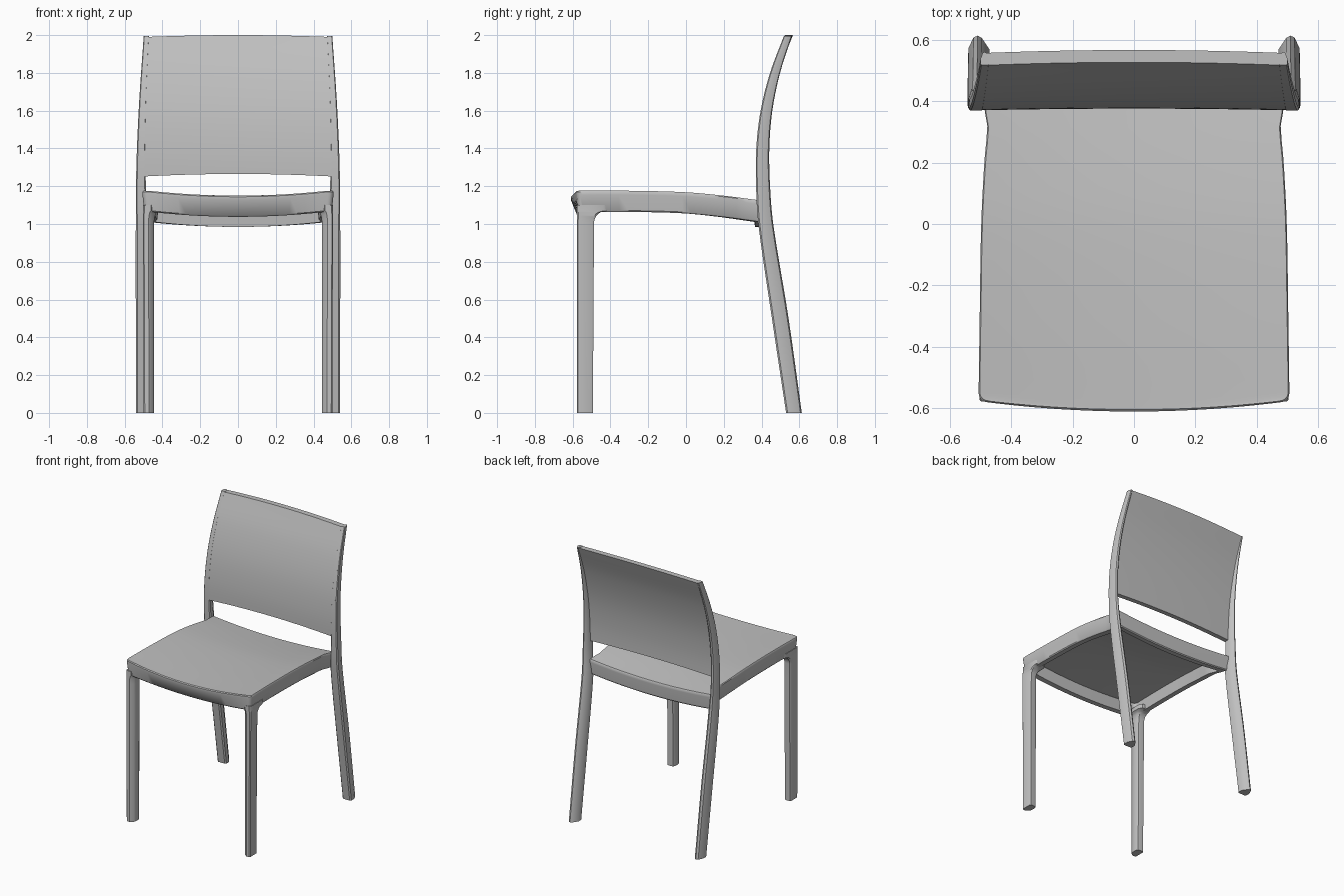
import bpy, bmesh, math
from mathutils import Vector

if "Cube" in bpy.data.objects:
    bpy.data.objects.remove(bpy.data.objects["Cube"])

grey = bpy.data.materials.new("matte grey plastic")
grey.use_nodes = True
grey.diffuse_color = (0.53, 0.53, 0.53, 1)
grey.node_tree.nodes["Principled BSDF"].inputs["Base Color"].default_value = (0.53, 0.53, 0.53, 1)


def curve(keys, t):
    """Smooth value at t through (t, value) keys."""
    i = max(k for k in range(len(keys) - 1) if k == 0 or keys[k][0] <= t)
    (t0, a), (t1, b) = keys[i], keys[i + 1]

    def slope(k):
        lo, hi = keys[max(k - 1, 0)], keys[min(k + 1, len(keys) - 1)]
        return (hi[1] - lo[1]) / (hi[0] - lo[0]) * (t1 - t0)
    s = min(max((t - t0) / (t1 - t0), 0), 1)
    return (a * (1 + 2 * s) * (1 - s) ** 2 + slope(i) * s * (1 - s) ** 2
            + b * s * s * (3 - 2 * s) + slope(i + 1) * s * s * (s - 1))


def finish(name, bm, mirror=False):
    bmesh.ops.recalc_face_normals(bm, faces=bm.faces)
    mesh = bpy.data.meshes.new(name)
    bm.to_mesh(mesh)
    bm.free()
    mesh.materials.append(grey)
    ob = bpy.data.objects.new(name, mesh)
    bpy.context.collection.objects.link(ob)
    bpy.ops.object.select_all(action='DESELECT')
    ob.select_set(True)
    bpy.context.view_layer.objects.active = ob
    bpy.ops.object.shade_smooth_by_angle(angle=math.radians(35))
    if mirror:
        mod = ob.modifiers.new("Mirror", 'MIRROR')
        mod.use_mirror_merge = False
    return ob


def loft(bm, rings):
    """Skin closed rings of points and cap both ends."""
    rows = [[bm.verts.new(p) for p in ring] for ring in rings]
    n = len(rows[0])
    for a, b in zip(rows, rows[1:]):
        for i in range(n):
            j = (i + 1) % n
            bm.faces.new((a[i], a[j], b[j], b[i]))
    bm.faces.new(rows[0])
    bm.faces.new(rows[-1])


def leg(name, section, levels, frame):
    """Loft a section of (across, depth) fractions; frame gives the box at each height."""
    bm = bmesh.new()
    rings = []
    for z in levels:
        outer, inner, front, back = frame(z)
        rings.append([(outer + (inner - outer) * a, front + (back - front) * d, z)
                      for a, d in section])
    loft(bm, rings)
    return finish(name, bm, mirror=True)


# Side curves shared by the rear posts and the back panel
post_front = [(0, .53), (.5, .455), (1, .383), (1.2, .371), (1.4, .372),
              (1.6, .395), (1.8, .445), (2, .52)]
post_back = [(0, .613), (.5, .543), (1, .462), (1.2, .445), (1.4, .441),
             (1.6, .457), (1.8, .498), (2, .562)]
post_outer = [(0, .54), (1.2, .54), (1.6, .526), (2, .499)]
post_inner = [(0, .47), (1, .475), (1.2, .488), (1.6, .485), (2, .47)]


def post_frame(z):
    return [curve(k, z) for k in (post_outer, post_inner, post_front, post_back)]


# Rear legs running up into the sides of the back
post_section = [(.12, 0), (.88, 0), (1, .1), (1, .45), (.65, .9), (.45, 1),
                (.25, .92), (.02, .5), (0, .1)]
leg("rear_posts", post_section, [2 * .997 * i / 40 for i in range(41)], post_frame)


# Front legs, flaring into the seat rail
def front_frame(z):
    r = .065
    d = max(0, z - (1.07 - r))
    flare = r - math.sqrt(max(r * r - min(d, r) ** 2, 0))
    return (.499 + .004 * z, .444 - flare * .4, -.578, -.493 + .006 * z + flare)


front_section = [(.1, 0), (.5, 0), (.9, .2), (1, .4), (1, .8), (.85, .97),
                 (.6, 1), (.1, 1), (0, .9), (0, .08)]
leg("front_legs", front_section, [0, .5, .9] + [1.005 + .065 * i / 8 for i in range(9)] + [1.1],
    front_frame)

# Back panel: curved sheet with an arched, round-cornered lower edge
bm = bmesh.new()
rings = []
cols, rows, corner = 48, 24, .03
for i in range(cols + 1):
    u = math.sin(math.pi * (i / cols - .5))
    arch = 1 - u * u
    gap = max(0, corner - .492 * (1 - abs(u)))
    low = 1.25 + .015 * arch - (corner - math.sqrt(corner ** 2 - min(gap, corner) ** 2))
    high = 1.99 + .01 * arch
    front, back = [], []
    for j in range(rows + 1):
        z = low + (high - low) * j / rows
        x = u * (curve(post_outer, z) - .012)
        y = curve(post_front, z) + .006 * arch
        front.append((x, y, z))
        back.append((x, y + .034 + .006 * j / rows, z))
    rings.append(front + back[::-1])
loft(bm, rings)
finish("back_panel", bm)

# Seat: dished top, tapering apron and a recessed underside
half_width = [(-.58, .506), (-.3, .502), (0, .497), (.2, .487), (.33, .477),
              (.375, .487), (.42, .49)]
seat_height = [(-.6, 1.176), (-.3, 1.176), (0, 1.168), (.2, 1.15), (.42, 1.122)]
FRONT, REAR, ROUND = -.58, .415, .03
steps = [0, .002, .006, .012, .02, .03] + [.03 + .965 * i / 20 for i in range(1, 21)]
NU = 24


def seat_point(i, d, drop, inset, bow):
    u = 2 * i / NU - 1
    arch = 1 - u * u
    y = FRONT + d
    width = curve(half_width, y)
    if d < ROUND:
        width -= ROUND - math.sqrt(ROUND ** 2 - (ROUND - d) ** 2)
    z = curve(seat_height, y) - .026 * arch - drop
    y -= bow * arch * max(0, 1 - d / .5) ** 2
    mid = (FRONT + REAR) / 2
    y = mid + (y - mid) * (1 - inset / (REAR - mid))
    return Vector((u * (width - inset), y, z))


bm = bmesh.new()


def seat_grid(drop, inset, bow):
    return [[bm.verts.new(seat_point(i, d, drop, inset, bow)) for i in range(NU + 1)]
            for d in steps]


def fill(grid):
    for a, b in zip(grid, grid[1:]):
        for i in range(NU):
            bm.faces.new((a[i], a[i + 1], b[i + 1], b[i]))


def rim(grid):
    return (grid[0] + [r[-1] for r in grid[1:-1]]
            + grid[-1][::-1] + [r[0] for r in grid[-2:0:-1]])


def seat_ring(drop, inset, bow):
    grid = seat_grid(drop, inset, bow)
    loop = rim(grid)
    keep = set(loop)
    for v in [v for r in grid for v in r if v not in keep]:
        bm.verts.remove(v)
    return loop


top = seat_grid(0, .004, .028)
fill(top)
loops = [rim(top), seat_ring(.006, 0, .03), seat_ring(.022, 0, .03),
         seat_ring(.105, .008, .004), seat_ring(.112, .014, 0), seat_ring(.112, .05, 0)]
under = seat_grid(.03, .058, 0)
fill(under)
loops.append(rim(under))
for a, b in zip(loops, loops[1:]):
    for i in range(len(a)):
        j = (i + 1) % len(a)
        bm.faces.new((a[i], a[j], b[j], b[i]))
finish("seat", bm)
